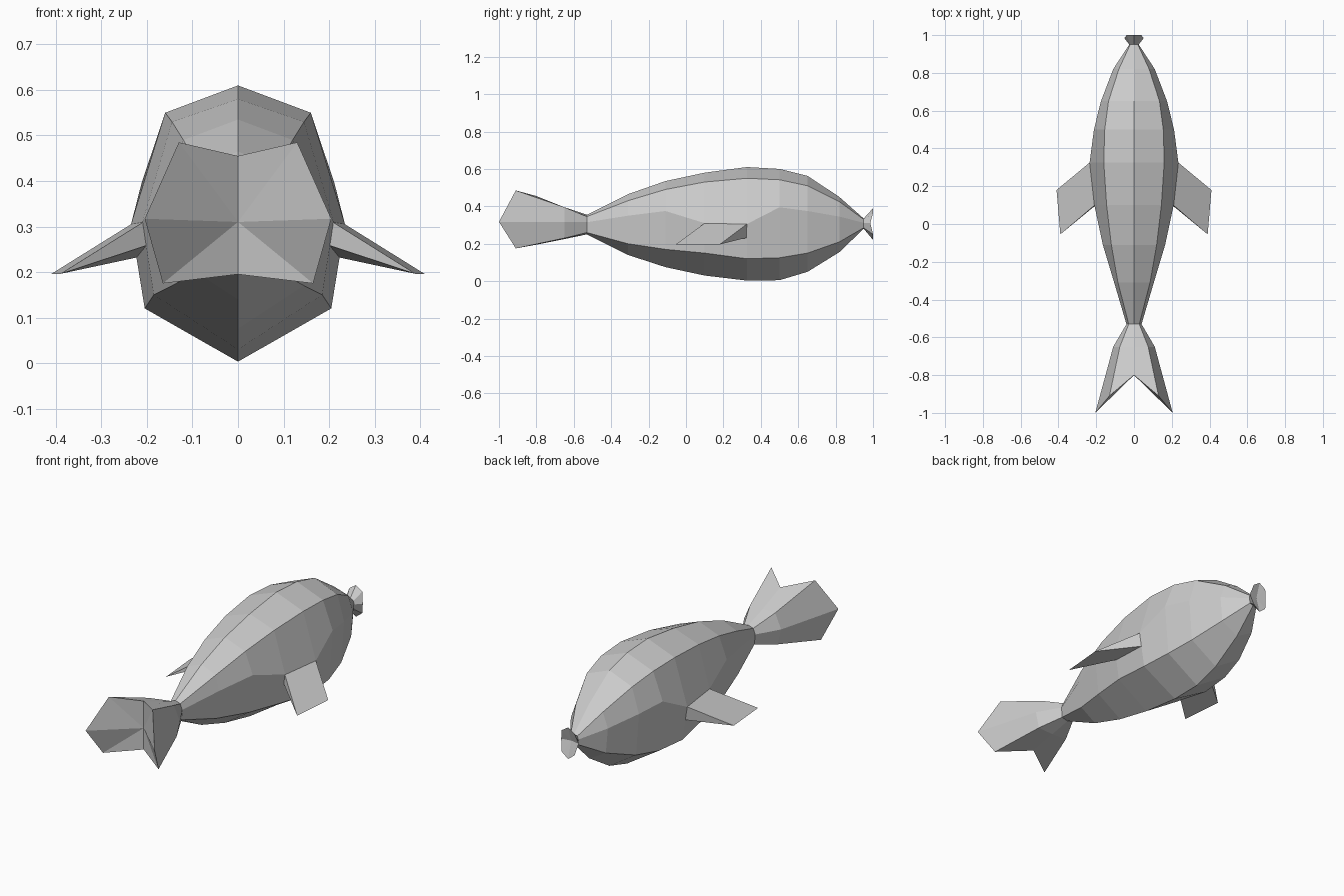
import bpy


def half_mesh(name, verts, faces):
    """Flat-shaded half object mirrored across x = 0."""
    mesh = bpy.data.meshes.new(name)
    mesh.from_pydata(verts, [], faces)
    obj = bpy.data.objects.new(name, mesh)
    bpy.context.collection.objects.link(obj)
    mod = obj.modifiers.new("mirror", 'MIRROR')
    mod.use_clip = True
    mod.merge_threshold = 0.0005
    return obj


def loft(name, rings, cap=None):
    """Skin half rings running from tail to head; cap = (ring index, centre point)."""
    n = len(rings[0])
    verts = [p for r in rings for p in r]
    faces = [(i * n + j, i * n + j + 1, (i + 1) * n + j + 1, (i + 1) * n + j)
             for i in range(len(rings) - 1) for j in range(n - 1)]
    if cap:
        start = cap[0] * n
        c = len(verts)
        verts.append(cap[1])
        for j in range(n - 1):
            a, b = start + j, start + j + 1
            faces.append((c, b, a) if cap[0] == 0 else (c, a, b))
    return half_mesh(name, verts, faces)


def section(y, top, rx, rz, mx, mz, lx, lz, bottom):
    return [(0, y, top), (rx, y, rz), (mx, y, mz), (lx, y, lz), (0, y, bottom)]


# Body: top, ridge, side, lower side and belly lines per station
stations = [
    (-0.53, 0.355, 0.028, 0.345, 0.040, 0.315, 0.035, 0.26, 0.25),
    (-0.31, 0.465, 0.085, 0.430, 0.105, 0.350, 0.092, 0.20, 0.14),
    (-0.11, 0.535, 0.120, 0.490, 0.165, 0.375, 0.145, 0.17, 0.075),
    (0.10, 0.580, 0.145, 0.530, 0.210, 0.310, 0.185, 0.15, 0.03),
    (0.325, 0.610, 0.160, 0.550, 0.235, 0.305, 0.205, 0.12, 0.003),
    (0.50, 0.600, 0.155, 0.542, 0.212, 0.395, 0.190, 0.125, 0.005),
    (0.65, 0.563, 0.135, 0.510, 0.175, 0.375, 0.158, 0.15, 0.05),
    (0.82, 0.450, 0.080, 0.425, 0.110, 0.345, 0.098, 0.21, 0.155),
    (0.95, 0.335, 0.020, 0.330, 0.025, 0.312, 0.022, 0.285, 0.28),
]
body_rings = [section(*s) for s in stations]
loft("body", body_rings)

# Tail: flares back into a forked, hollowed end
tail_end = [(0, -0.80, 0.455), (0.13, -0.91, 0.485), (0.205, -1.0, 0.317),
            (0.165, -0.91, 0.175), (0, -0.80, 0.195)]
tail_mid = section(-0.65, 0.395, 0.075, 0.395, 0.11, 0.315, 0.09, 0.23, 0.225)
loft("tail", [tail_end, tail_mid, body_rings[0]], (0, (0, -0.80, 0.31)))

# Mouth: small flared lips with a shallow hollow
lips = [(0, 1.0, 0.39), (0.038, 1.0, 0.365), (0.052, 0.985, 0.31),
        (0.038, 1.0, 0.25), (0, 1.0, 0.22)]
loft("mouth", [body_rings[-1], lips], (1, (0, 0.975, 0.31)))

# Side fins: wedges swept back to a thin tip edge
fin_verts = [(0.235, 0.325, 0.305), (0.222, 0.325, 0.232),
             (0.208, 0.10, 0.310), (0.202, 0.10, 0.258),
             (0.41, 0.18, 0.196), (0.39, -0.055, 0.196)]
half_mesh("side_fins", fin_verts,
          [(0, 2, 5, 4), (1, 4, 5, 3), (0, 4, 1), (2, 3, 5), (0, 1, 3, 2)])
